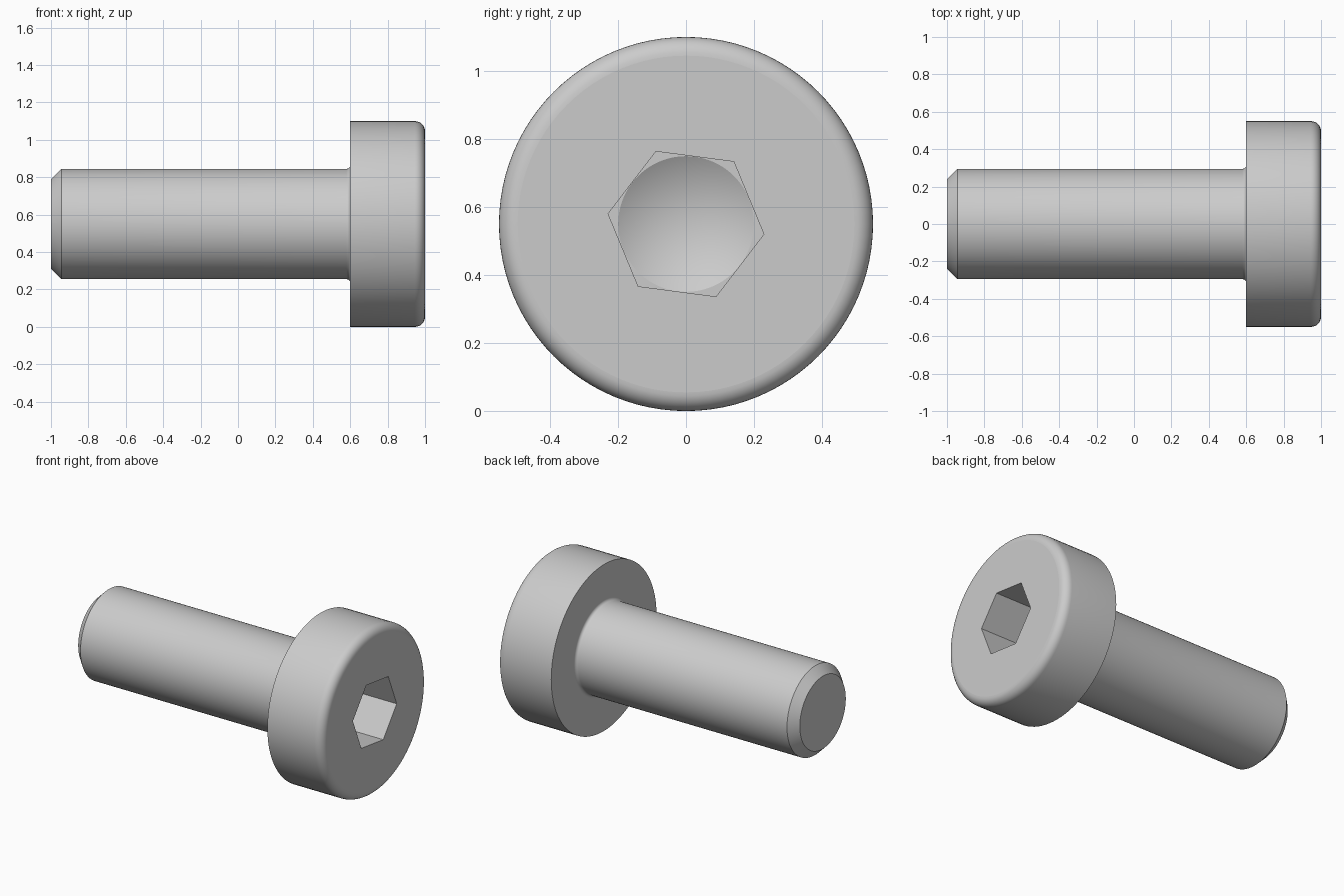
import bpy
import bmesh
from math import cos, sin, pi, radians, tan

cube = bpy.data.objects.get("Cube")
if cube:
    bpy.data.objects.remove(cube, do_unlink=True)

SIDES = 96
HEAD_R, HEAD_BACK, HEAD_ROUND = 0.55, 0.6, 0.055
SHANK_R, TIP_R, TIP_CHAMFER, NECK = 0.295, 0.24, 0.055, 0.02
SOCKET_FLAT, SOCKET_FLOOR, SOCKET_TURN = 0.2, 0.7, radians(-7.5)
AXIS_Z = HEAD_R

steel = bpy.data.materials.new("light_grey_steel")
steel.use_nodes = True
colour = (0.6, 0.6, 0.6, 1)
steel.diffuse_color = colour
steel.node_tree.nodes["Principled BSDF"].inputs["Base Color"].default_value = colour

bm = bmesh.new()


def ring(x, radius, count=SIDES, turn=0.0):
    """Loop of vertices around the long axis."""
    return [bm.verts.new((x, radius * cos(turn + 2 * pi * i / count),
                          AXIS_Z + radius * sin(turn + 2 * pi * i / count)))
            for i in range(count)]


def bridge(a, b):
    """Quads between two equal loops."""
    n = len(a)
    return [bm.faces.new((a[i], a[(i + 1) % n], b[(i + 1) % n], b[i])) for i in range(n)]


def loop_edges(loop):
    edges = []
    for i, v in enumerate(loop):
        w = loop[(i + 1) % len(loop)]
        edges.append(bm.edges.get((v, w)) or bm.edges.new((v, w)))
    return edges


def flat_between(outer, inner):
    """Flat face with a hole."""
    result = bmesh.ops.triangle_fill(bm, use_beauty=True,
                                     edges=loop_edges(outer) + loop_edges(inner))
    return [g for g in result["geom"] if isinstance(g, bmesh.types.BMFace)]


def arc(cx, cr, radius, start, end, steps):
    return [(cx + radius * cos(start + (end - start) * i / steps),
             cr + radius * sin(start + (end - start) * i / steps))
            for i in range(steps + 1)]


# Shank and head outline: chamfered tip, filleted neck, rounded front rim
profile = [(-1, TIP_R), (-1 + TIP_CHAMFER, SHANK_R)]
profile += arc(HEAD_BACK - NECK, SHANK_R + NECK, NECK, -pi / 2, 0, 5)
profile += [(HEAD_BACK, HEAD_R)]
profile += arc(1 - HEAD_ROUND, HEAD_R - HEAD_ROUND, HEAD_ROUND, pi / 2, 0, 8)
rings = [ring(x, r) for x, r in profile]
for a, b in zip(rings, rings[1:]):
    bridge(a, b)
flats = [bm.faces.new(rings[0])]

# Hexagonal socket with a drilled cone at the bottom
hex_r = SOCKET_FLAT / cos(pi / 6)
mouth = ring(1, hex_r, 6, SOCKET_TURN)
floor = ring(SOCKET_FLOOR, hex_r, 6, SOCKET_TURN)
flats += flat_between(rings[-1], mouth)
flats += bridge(mouth, floor)
drill = ring(SOCKET_FLOOR, SOCKET_FLAT * 0.997)
flats += flat_between(floor, drill)
apex = bm.verts.new((SOCKET_FLOOR - SOCKET_FLAT * tan(pi / 6), 0, AXIS_Z))
for i, v in enumerate(drill):
    bm.faces.new((v, drill[(i + 1) % SIDES], apex))

# Smooth round surfaces, crisp edges and flat ends
bmesh.ops.recalc_face_normals(bm, faces=bm.faces[:])
for face in bm.faces:
    face.smooth = True
for face in flats:
    face.smooth = False
for edge in bm.edges:
    edge.smooth = edge.calc_face_angle(0) < radians(25)

mesh = bpy.data.meshes.new("socket_screw")
bm.to_mesh(mesh)
bm.free()
mesh.materials.append(steel)
screw = bpy.data.objects.new("socket_screw", mesh)
bpy.context.collection.objects.link(screw)
